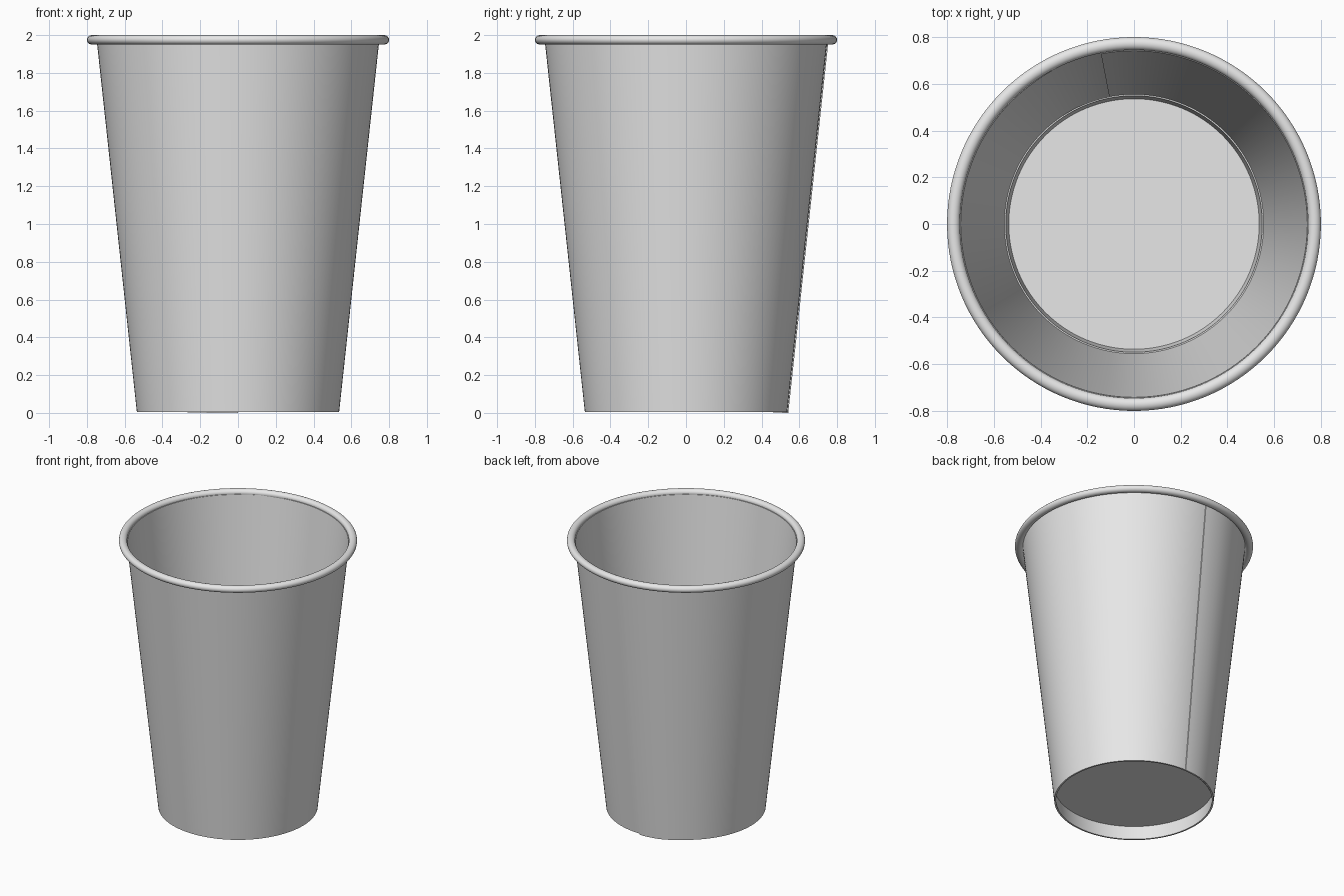
import bpy, bmesh, math

if "Cube" in bpy.data.objects:
    bpy.data.objects.remove(bpy.data.objects["Cube"])

SEG = 128
paper = bpy.data.materials.new("white paper")
paper.diffuse_color = (0.8, 0.8, 0.8, 1)
paper.use_nodes = True
paper.node_tree.nodes["Principled BSDF"].inputs["Base Color"].default_value = paper.diffuse_color


def finish(name, bm, angle=35):
    bmesh.ops.recalc_face_normals(bm, faces=bm.faces)
    me = bpy.data.meshes.new(name)
    bm.to_mesh(me)
    bm.free()
    me.materials.append(paper)
    ob = bpy.data.objects.new(name, me)
    bpy.context.collection.objects.link(ob)
    bpy.ops.object.select_all(action='DESELECT')
    ob.select_set(True)
    bpy.context.view_layer.objects.active = ob
    bpy.ops.object.shade_smooth_by_angle(angle=math.radians(angle))
    return ob


def lathe(name, profile, closed=True):
    """Revolve an (r, z) profile round the z axis."""
    bm = bmesh.new()
    rings = []
    for i in range(SEG):
        a = 2 * math.pi * i / SEG
        rings.append([bm.verts.new((r * math.cos(a), r * math.sin(a), z)) for r, z in profile])
    n = len(profile)
    for i in range(SEG):
        p, q = rings[i], rings[(i + 1) % SEG]
        for j in range(n if closed else n - 1):
            k = (j + 1) % n
            bm.faces.new((p[j], q[j], q[k], p[k]))
    return finish(name, bm)


def wall_r(z):
    return 0.535 + 0.108 * z


# Wall: one wrapped sheet whose ends overlap at the back seam
T = 0.006
Z0, Z1 = 0.005, 1.97
start, lap = math.radians(90), math.radians(11)
bm = bmesh.new()
rings = []
N = SEG + 4
for i in range(N + 1):
    t = i / N
    # runs clockwise from the inner end (x < 0) to the outer end (x = 0)
    a = start + lap - t * (2 * math.pi + lap)
    ramp = max(0.0, min(1.0, (t - 0.90) / 0.06))
    d = T * 1.1 * ramp
    zb = Z0 - 0.005 * ramp
    prof = [(wall_r(zb) + d, zb), (wall_r(Z1) + d, Z1),
            (wall_r(Z1) + d - T, Z1), (wall_r(zb) + d - T, zb)]
    rings.append([bm.verts.new((r * math.cos(a), r * math.sin(a), z)) for r, z in prof])
for p, q in zip(rings, rings[1:]):
    for j in range(4):
        k = (j + 1) % 4
        bm.faces.new((p[j], q[j], q[k], p[k]))
bm.faces.new(rings[0])
bm.faces.new(rings[-1])
finish("cup_wall", bm)

# Rolled rim
rim = [(0.7725 + 0.0275 * math.cos(2 * math.pi * k / 20),
        1.975 + 0.025 * math.sin(2 * math.pi * k / 20)) for k in range(20)]
lathe("rolled_rim", rim)

# Folded band inside the foot
lathe("base_band", [(wall_r(0.005) - T, 0.005), (wall_r(0.24) - T, 0.24),
                    (wall_r(0.24) - 2 * T, 0.24), (wall_r(0.005) - 2 * T, 0.005)])

# Recessed floor
bm = bmesh.new()
bmesh.ops.create_cone(bm, cap_ends=True, segments=SEG, radius1=0.536, radius2=0.537, depth=0.01)
bmesh.ops.translate(bm, verts=bm.verts, vec=(0, 0, 0.115))
finish("cup_floor", bm)
